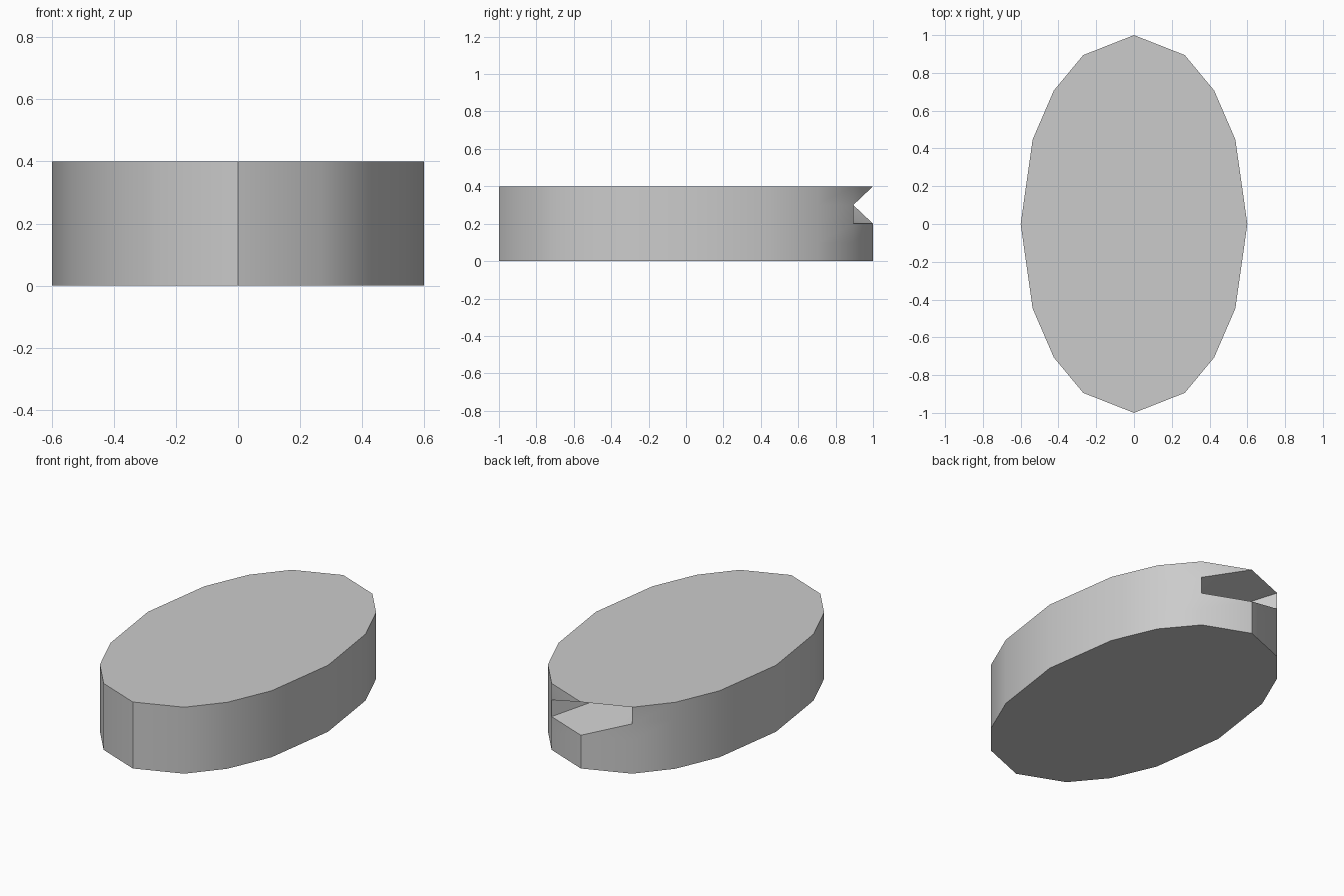
import bpy, bmesh, math

if "Cube" in bpy.data.objects:
    bpy.data.objects.remove(bpy.data.objects["Cube"])

LEVELS = [0.0, 0.1, 0.2, 0.3, 0.4]
SIDES = 16
RX, RY = 0.6, 1.0

# oval outline: square-grid points pushed out to a unit circle, then stretched
quarter = [0, math.atan(0.5), math.pi / 4, math.atan(2)]
angles = [q + k * math.pi / 2 for k in range(4) for q in quarter]

bm = bmesh.new()
rings = [[bm.verts.new((RX * math.cos(a), RY * math.sin(a), z)) for a in angles]
         for z in LEVELS]

# caps
bm.faces.new(rings[-1])
bm.faces.new(rings[0][::-1])

# side wall, all quads split along the same diagonal
for lo, hi in zip(rings, rings[1:]):
    for i in range(SIDES):
        j = (i + 1) % SIDES
        bm.faces.new((lo[i], lo[j], hi[j]))
        bm.faces.new((lo[i], hi[j], hi[i]))

# notch at the back tip: one wall point drawn inwards
rings[3][4].co.y = 0.5

mesh = bpy.data.meshes.new("oval_block")
bm.to_mesh(mesh)
bm.free()
block = bpy.data.objects.new("oval_block", mesh)
bpy.context.collection.objects.link(block)

# soft wall, sharp rims
bpy.context.view_layer.objects.active = block
block.select_set(True)
bpy.ops.object.shade_smooth_by_angle(angle=math.radians(35))
